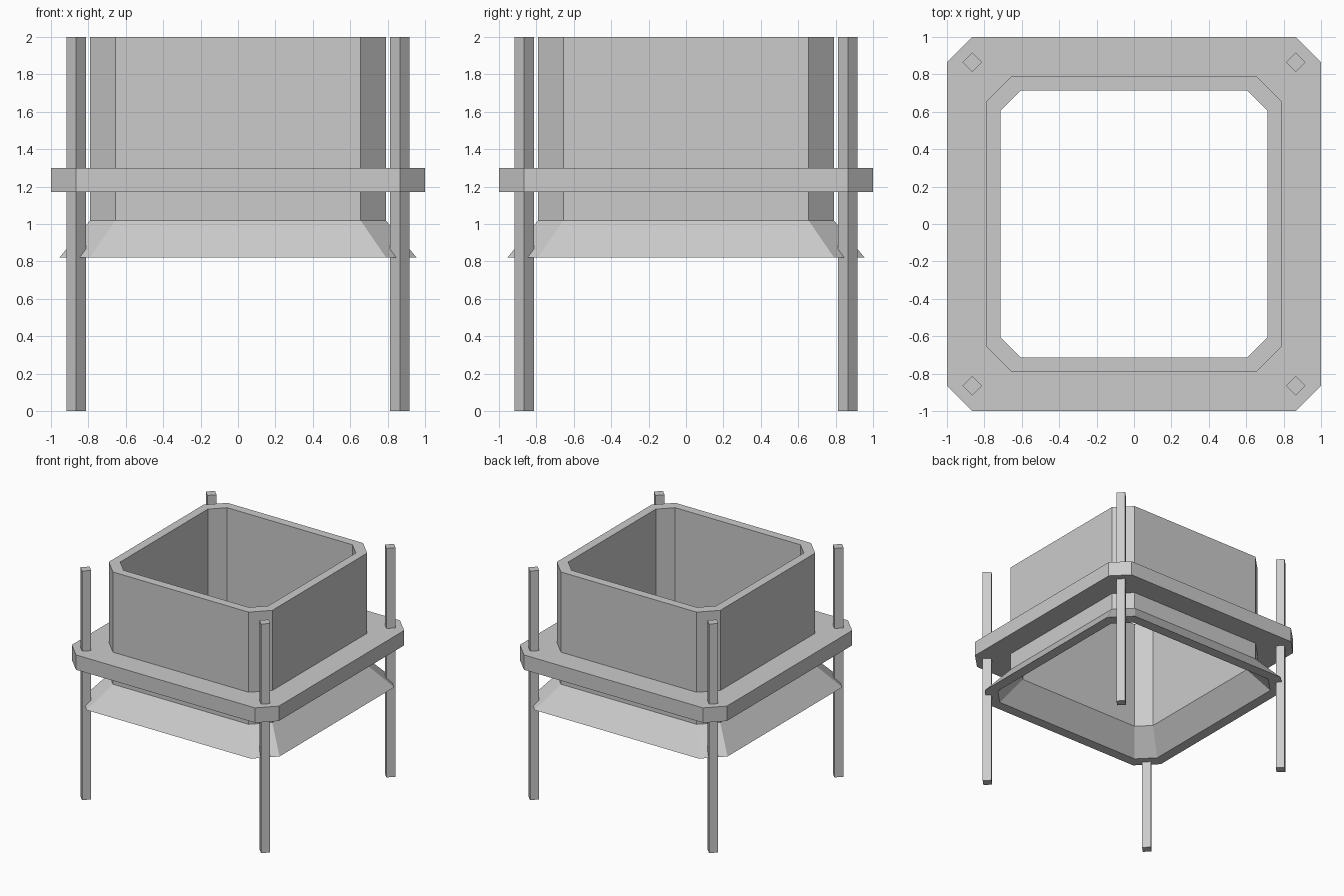
import bpy, bmesh
from math import pi

if "Cube" in bpy.data.objects:
    bpy.data.objects.remove(bpy.data.objects["Cube"])


def octagon(half, straight, z):
    h, s = half, straight
    return [(h, -s, z), (h, s, z), (s, h, z), (-s, h, z),
            (-h, s, z), (-h, -s, z), (-s, -h, z), (s, -h, z)]


def ring_loft(name, section):
    """Loft chamfered squares (half, straight half, z) into a closed ring."""
    bm = bmesh.new()
    loops = [[bm.verts.new(p) for p in octagon(*s)] for s in section]
    for a, b in zip(loops, loops[1:] + loops[:1]):
        for i in range(8):
            j = (i + 1) % 8
            bm.faces.new((a[i], a[j], b[j], b[i]))
    bmesh.ops.recalc_face_normals(bm, faces=bm.faces)
    mesh = bpy.data.meshes.new(name)
    bm.to_mesh(mesh)
    bm.free()
    obj = bpy.data.objects.new(name, mesh)
    bpy.context.collection.objects.link(obj)
    return obj


# Open shell with a flared skirt at the bottom
OUT, INN = (0.79, 0.655), (0.715, 0.605)
FLARE = 1.209
out_low = tuple(v * FLARE for v in OUT)
inn_low = tuple(v * FLARE for v in INN)
ring_loft("shell_with_skirt", [
    (*out_low, 0.82), (*OUT, 1.02), (*OUT, 2.0),
    (*INN, 2.0), (*INN, 1.02), (*inn_low, 0.82)])

# Flat collar around the shell, sunk slightly into its wall
ring_loft("collar_plate", [
    (1.0, 0.865, 1.17), (1.0, 0.865, 1.30),
    (0.77, 0.64, 1.30), (0.77, 0.64, 1.17)])

# Four square legs turned 45 degrees
for x, side in ((-0.865, "left"), (0.865, "right")):
    for y, end in ((-0.865, "front"), (0.865, "back")):
        bpy.ops.mesh.primitive_cylinder_add(
            vertices=4, radius=0.052, depth=2.0, location=(x, y, 1.0))
        leg = bpy.context.object
        leg.name = f"{end}_{side}_leg"
        # keep the corners of the section on the x and y axes
        v = leg.data.vertices[0].co
        if abs(abs(v.x) - abs(v.y)) < 0.01:
            leg.rotation_euler.z = pi / 4
